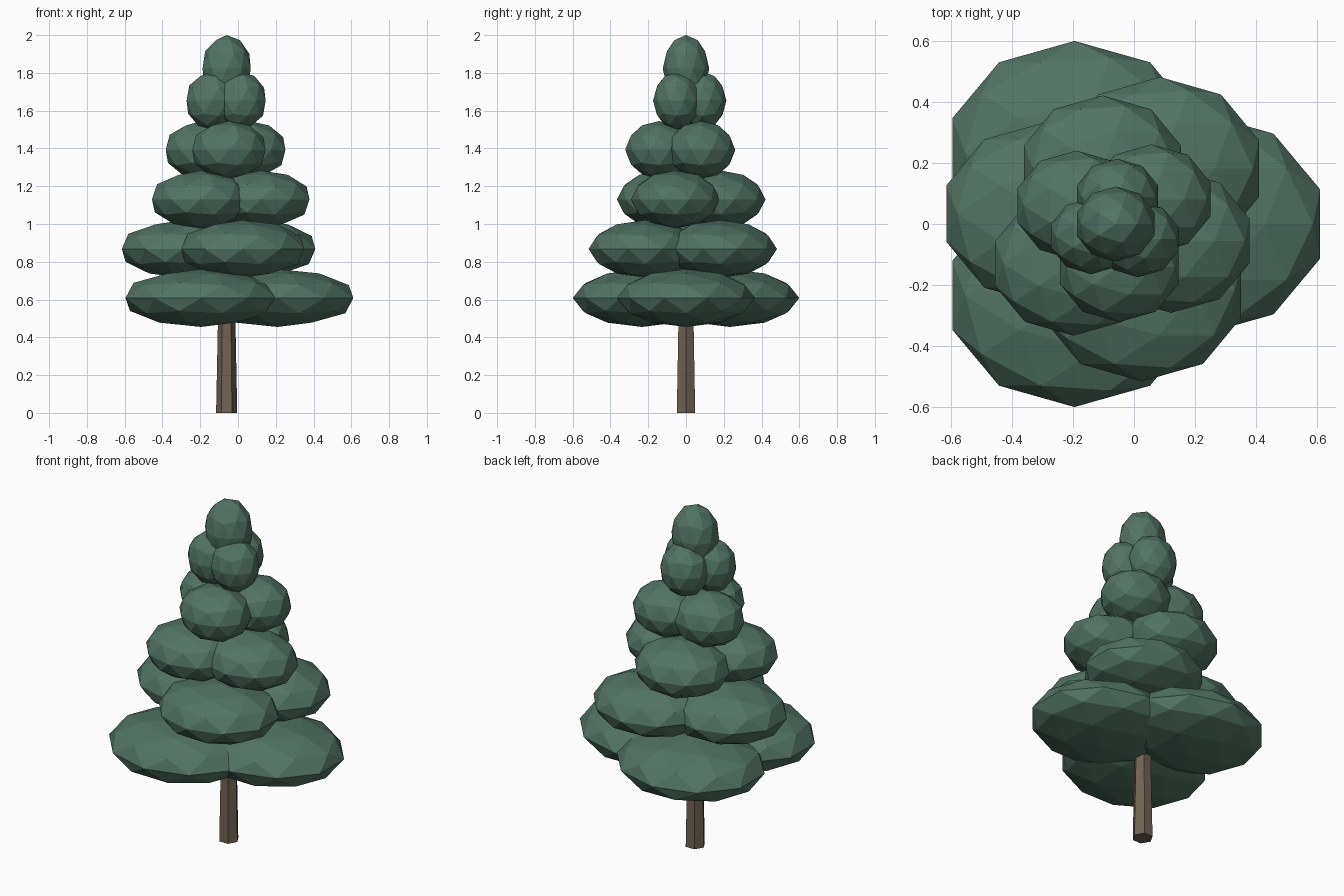
import bpy
import math

cube = bpy.data.objects.get("Cube")
if cube:
    bpy.data.objects.remove(cube, do_unlink=True)

AXIS_X = -0.06  # the trunk stands slightly off the centre


def make_material(name, rgb):
    mat = bpy.data.materials.new(name)
    mat.use_nodes = True
    colour = (*rgb, 1.0)
    mat.diffuse_color = colour
    mat.node_tree.nodes["Principled BSDF"].inputs["Base Color"].default_value = colour
    return mat


green = make_material("pine green", (0.085, 0.172, 0.127))
brown = make_material("bark brown", (0.165, 0.120, 0.087))


def foliage_clump(name, location, radii):
    """Flat-shaded, squashed icosphere."""
    bpy.ops.mesh.primitive_ico_sphere_add(subdivisions=2, radius=1, location=location)
    clump = bpy.context.object
    clump.name = name
    clump.scale = radii
    bpy.ops.object.transform_apply(location=False, rotation=False, scale=True)
    clump.data.materials.append(green)


# Trunk: tapered hexagonal post with corners facing left and right
TRUNK_HEIGHT = 0.8
bpy.ops.mesh.primitive_cone_add(vertices=6, radius1=0.056, radius2=0.04,
                                depth=TRUNK_HEIGHT,
                                location=(AXIS_X, 0, TRUNK_HEIGHT / 2),
                                rotation=(0, 0, math.radians(30)))
trunk = bpy.context.object
trunk.name = "trunk"
trunk.data.materials.append(brown)

# Foliage tiers: (height, ring radius, clump x radius, clump y radius)
tiers = [
    (0.608, 0.270, 0.421, 0.366),
    (0.868, 0.232, 0.342, 0.300),
    (1.130, 0.190, 0.270, 0.236),
    (1.392, 0.142, 0.204, 0.180),
    (1.653, 0.089, 0.139, 0.125),
]
for i, (z, ring, rx, ry) in enumerate(tiers):
    for k in range(3):
        angle = 0.9 * i + k * math.tau / 3  # each tier is twisted
        foliage_clump(f"foliage_tier_{i + 1}_clump_{k + 1}",
                      (AXIS_X + ring * math.cos(angle), ring * math.sin(angle), z),
                      (rx, ry, 0.153))

# Crown
foliage_clump("foliage_crown", (AXIS_X, 0, 1.822), (0.134, 0.123, 0.178))
